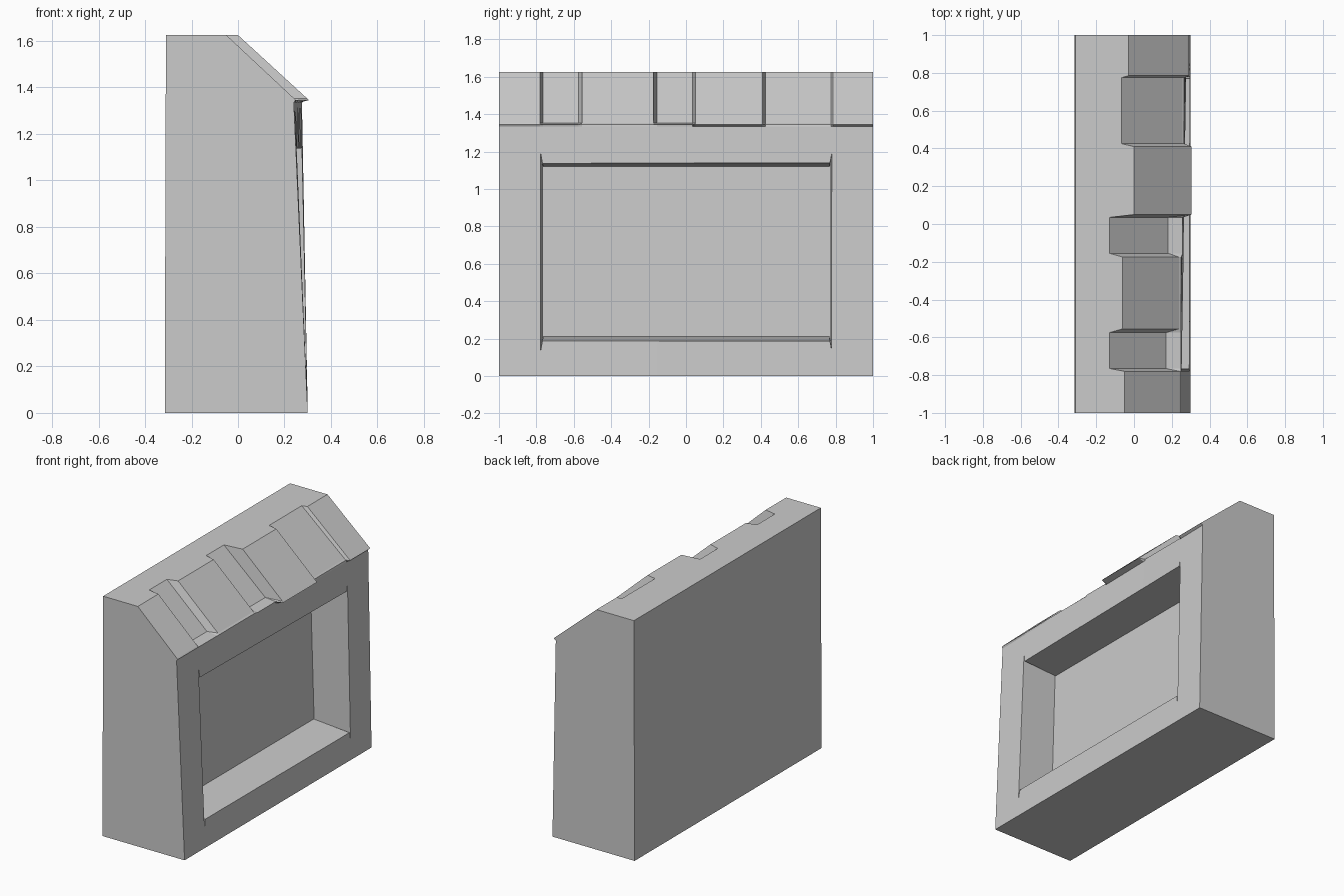
import bpy, bmesh

if "Cube" in bpy.data.objects:
    bpy.data.objects.remove(bpy.data.objects["Cube"])


def loft(name, sections):
    """Closed solid through equal-length point loops."""
    bm = bmesh.new()
    rings = [[bm.verts.new(p) for p in s] for s in sections]
    n = len(rings[0])
    for a, b in zip(rings, rings[1:]):
        for i in range(n):
            j = (i + 1) % n
            bm.faces.new((a[i], a[j], b[j], b[i]))
    bm.faces.new(rings[0])
    bm.faces.new(rings[-1])
    bmesh.ops.recalc_face_normals(bm, faces=bm.faces)
    me = bpy.data.meshes.new(name)
    bm.to_mesh(me)
    bm.free()
    ob = bpy.data.objects.new(name, me)
    bpy.context.collection.objects.link(ob)
    return ob


def profile(y, top, foot, lip):
    """Wall cross-section with a sloped cap at position y."""
    wall = 0.2575 + 0.0175 * y
    return [(-0.315, y, 0), (0.30, y, 0), (wall, y, 1.335), (lip, y, 1.345),
            (foot, y, 1.352), (top, y, 1.625), (-0.31, y, 1.625)]


# Stepped cap courses: y start, y end, top x, slope foot x, lip x
courses = [
    (-1.00, -0.78, -0.05, 0.242, 0.248),
    (-0.765, -0.575, -0.13, 0.17, 0.249),
    (-0.555, -0.175, -0.06, 0.238, 0.25),
    (-0.155, 0.035, -0.13, 0.18, 0.258),
    (0.05, 0.41, 0.0, 0.298, 0.305),
    (0.425, 0.775, -0.065, 0.255, 0.266),
    (0.785, 1.00, -0.03, 0.283, 0.29),
]
sections = []
for y0, y1, top, foot, lip in courses:
    sections += [profile(y0, top, foot, lip), profile(y1, top, foot, lip)]
wall = loft("wall_block", sections)

# Recessed panel with narrow corner nicks
outer = [(-0.78, 0.12), (-0.768, 0.185), (0.77, 0.185), (0.78, 0.13),
         (0.78, 1.19), (0.77, 1.14), (-0.768, 1.14), (-0.78, 1.21)]
inner = [(-0.768, 0.20), (-0.764, 0.21), (0.766, 0.21), (0.77, 0.20),
         (0.77, 1.125), (0.766, 1.12), (-0.764, 1.12), (-0.768, 1.125)]
cutter = loft("recess_cutter", [
    [(0.33 - 0.03 * z, y, z) for y, z in outer],
    [(0.037 - 0.03 * z, y, z) for y, z in inner]])
cutter.hide_render = True

mod = wall.modifiers.new("recess", 'BOOLEAN')
mod.operation = 'DIFFERENCE'
mod.solver = 'EXACT'
mod.object = cutter
bpy.context.view_layer.objects.active = wall
bpy.ops.object.modifier_apply(modifier="recess")
bpy.data.objects.remove(cutter)
